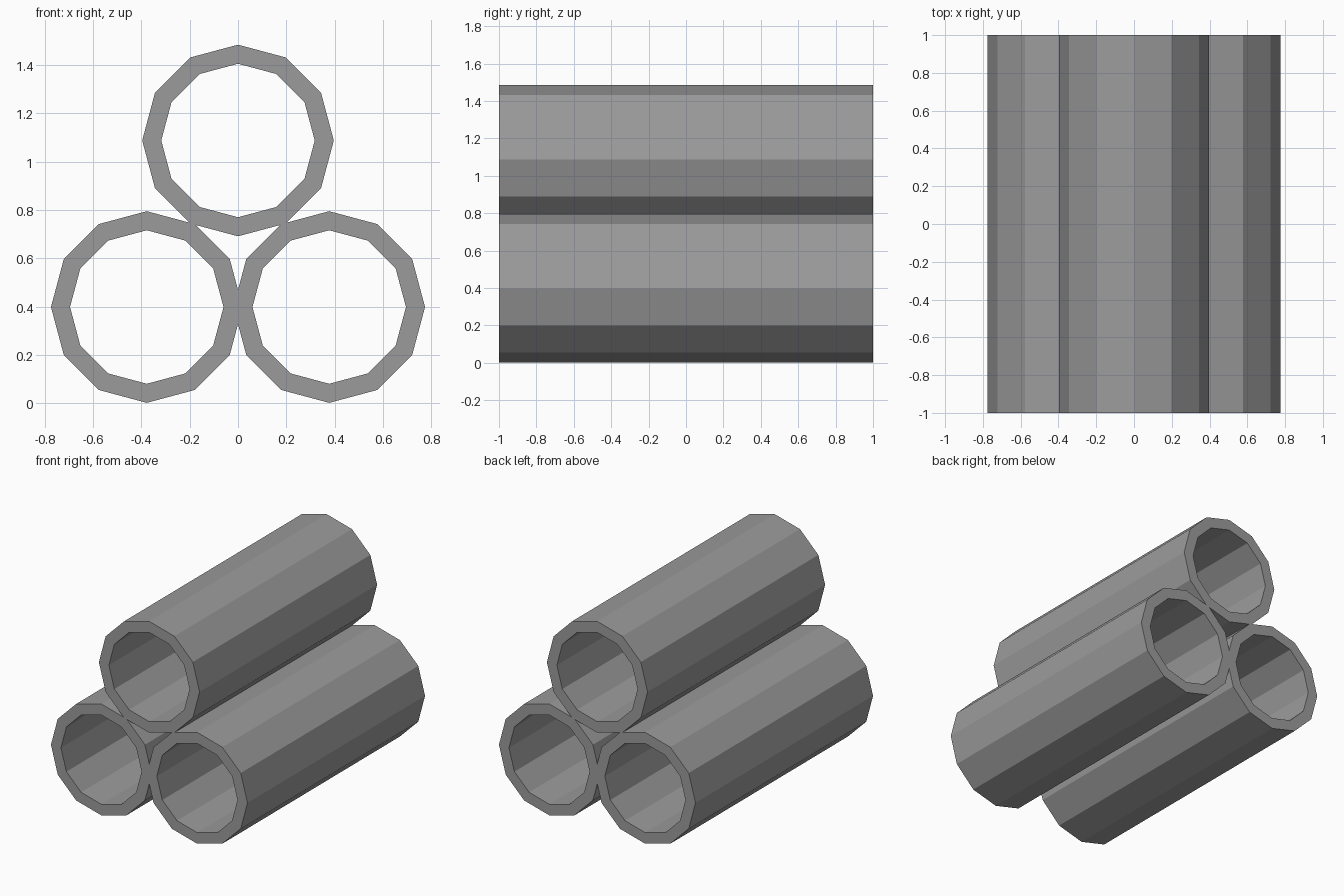
import bpy, bmesh
from math import cos, sin, pi

if "Cube" in bpy.data.objects:
    bpy.data.objects.remove(bpy.data.objects["Cube"])

SIDES, OUTER, INNER, HALF = 12, 0.397, 0.318, 1.0

# Dark grey for all pipes
grey = bpy.data.materials.new("dark_grey")
grey.diffuse_color = (0.33, 0.33, 0.33, 1)
grey.use_nodes = True
grey.node_tree.nodes["Principled BSDF"].inputs["Base Color"].default_value = grey.diffuse_color


def pipe(name, x, z):
    """Open, thick-walled, flat-faced tube running along y."""
    bm = bmesh.new()

    def ring(r, y):
        return [bm.verts.new((r * cos(2 * pi * i / SIDES), y, r * sin(2 * pi * i / SIDES)))
                for i in range(SIDES)]

    # Wall section: outer front, outer back, inner back, inner front
    rings = [ring(OUTER, -HALF), ring(OUTER, HALF), ring(INNER, HALF), ring(INNER, -HALF)]
    for k in range(4):
        a, b = rings[k], rings[(k + 1) % 4]
        for i in range(SIDES):
            j = (i + 1) % SIDES
            bm.faces.new((a[i], b[i], b[j], a[j]))
    bmesh.ops.recalc_face_normals(bm, faces=bm.faces)
    mesh = bpy.data.meshes.new(name)
    bm.to_mesh(mesh)
    bm.free()
    mesh.materials.append(grey)
    obj = bpy.data.objects.new(name, mesh)
    obj.location = (x, 0, z)
    bpy.context.collection.objects.link(obj)


# Two pipes side by side, one stacked on top
pipe("lower_left_pipe", -0.378, 0.398)
pipe("lower_right_pipe", 0.378, 0.398)
pipe("upper_pipe", 0, 1.088)
